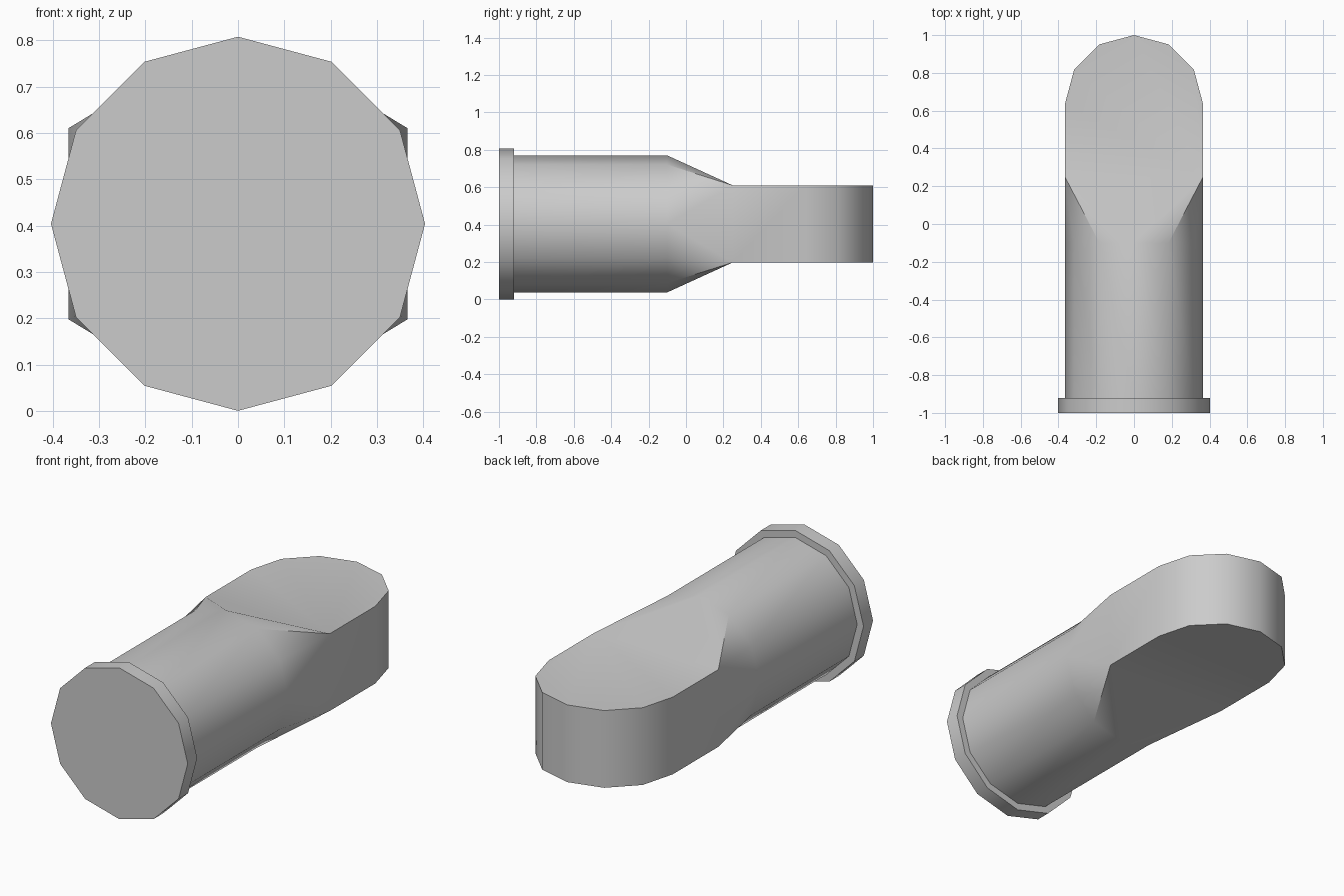
import bpy, bmesh
from math import sin, cos, pi, radians

if "Cube" in bpy.data.objects:
    bpy.data.objects.remove(bpy.data.objects["Cube"], do_unlink=True)

SIDES = 12
R = 0.366        # barrel radius and half width of the tab
MID = 0.404      # height of the axis
HALF = 0.206     # half thickness of the tab

grey = bpy.data.materials.new("plain grey")
grey.use_nodes = True
colour = (0.6, 0.6, 0.6, 1)
grey.diffuse_color = colour
grey.node_tree.nodes["Principled BSDF"].inputs["Base Color"].default_value = colour


def ring(bm, r, y):
    return [bm.verts.new((r * cos(2 * pi * i / SIDES), y, MID + r * sin(2 * pi * i / SIDES)))
            for i in range(SIDES)]


def bridge(bm, a, b):
    n = len(a)
    for i in range(n):
        j = (i + 1) % n
        bm.faces.new((a[i], a[j], b[j], b[i]))


def finish(bm, name):
    bmesh.ops.recalc_face_normals(bm, faces=bm.faces)
    mesh = bpy.data.meshes.new(name)
    bm.to_mesh(mesh)
    bm.free()
    mesh.materials.append(grey)
    obj = bpy.data.objects.new(name, mesh)
    bpy.context.collection.objects.link(obj)
    bpy.ops.object.select_all(action='DESELECT')
    obj.select_set(True)
    bpy.context.view_layer.objects.active = obj
    bpy.ops.object.shade_smooth_by_angle(angle=radians(31))


# Flange: a short twelve-sided disc
bm = bmesh.new()
front, back = ring(bm, 0.4035, -1), ring(bm, 0.4035, -0.92)
bridge(bm, front, back)
bm.faces.new(front)
bm.faces.new(back)
finish(bm, "end_flange")

# Body: barrel, tapered neck and round-ended tab
bm = bmesh.new()
start, shoulder = ring(bm, R, -0.92), ring(bm, R, -0.1)
bridge(bm, start, shoulder)
bm.faces.new(start)

# Tab outlines, bottom and top: two neck corners followed by half a circle
outlines = []
for z in (MID - HALF, MID + HALF):
    points = [(-R, 0.25), (R, 0.25)]
    points += [(R * cos(pi * i / 6), 1 - R + R * sin(pi * i / 6)) for i in range(7)]
    outlines.append([bm.verts.new((x, y, z)) for x, y in points])
low, high = outlines
for i in range(1, len(low)):
    j = (i + 1) % len(low)
    bm.faces.new((low[i], low[j], high[j], high[i]))
bm.faces.new(low)
bm.faces.new(high)

# Neck: each quarter of the barrel rim fans into one corner of the tab
corners = [high[1], high[0], low[0], low[1]]
for i in range(SIDES):
    q = i // 3
    bm.faces.new((shoulder[i], shoulder[(i + 1) % SIDES], corners[q]))
    if i % 3 == 0:
        bm.faces.new((shoulder[i], corners[q], corners[q - 1]))
finish(bm, "barrel_and_tab")
